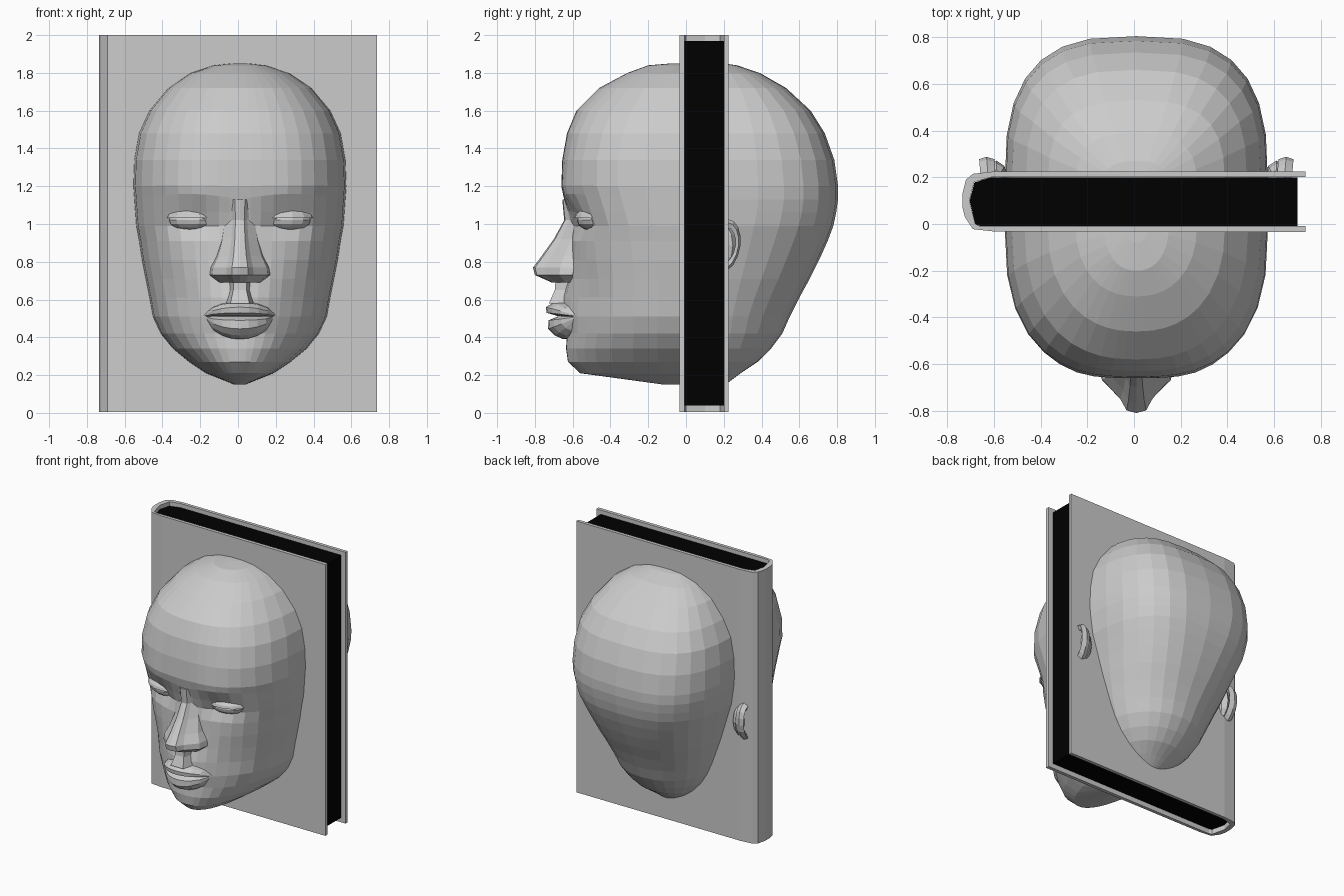
import bpy, bmesh, math
from mathutils import Matrix

if "Cube" in bpy.data.objects:
    bpy.data.objects.remove(bpy.data.objects["Cube"])

CX = 0.01  # the head sits slightly right of the book's middle


def finish(bm, name, x=0.0):
    bmesh.ops.recalc_face_normals(bm, faces=bm.faces)
    me = bpy.data.meshes.new(name)
    bm.to_mesh(me)
    bm.free()
    ob = bpy.data.objects.new(name, me)
    ob.location.x = x
    bpy.context.collection.objects.link(ob)
    return ob


def loft(name, rings, x=CX):
    """Closed rings joined by quads, capped at both ends."""
    bm = bmesh.new()
    vs = [[bm.verts.new(p) for p in r] for r in rings]
    n = len(vs[0])
    for a, b in zip(vs, vs[1:]):
        for i in range(n):
            j = (i + 1) % n
            bm.faces.new((a[i], a[j], b[j], b[i]))
    bm.faces.new(vs[0])
    bm.faces.new(vs[-1])
    return finish(bm, name, x)


def blob(name, center, radii, tilt=0.0, u=12, v=8, cut=None):
    """Low-poly ellipsoid; cut removes everything below that unit height."""
    bm = bmesh.new()
    bmesh.ops.create_uvsphere(bm, u_segments=u, v_segments=v, radius=1)
    if cut is not None:
        geom = bm.verts[:] + bm.edges[:] + bm.faces[:]
        r = bmesh.ops.bisect_plane(bm, geom=geom, plane_co=(0, 0, cut),
                                   plane_no=(0, 0, -1), clear_outer=True)
        bmesh.ops.contextual_create(
            bm, geom=[e for e in r["geom_cut"] if isinstance(e, bmesh.types.BMEdge)])
    bm.transform(Matrix.Translation(center) @ Matrix.Rotation(tilt, 4, 'Z')
                 @ Matrix.Diagonal((*radii, 1)))
    return finish(bm, name, CX)


def prism(name, outline, z0, z1):
    return loft(name, [[(x, y, z) for x, y in outline] for z in (z0, z1)], 0)


# Book: cover with rounded spine, and the dark page block inside it
prism("book_cover", [
    (.735, -.035), (-.60, -.032), (-.69, -.022), (-.725, .03), (-.735, .07), (-.735, .13),
    (-.72, .19), (-.69, .215), (-.60, .225), (.735, .225), (.735, .201), (-.61, .201),
    (-.685, .18), (-.705, .10), (-.68, .0), (-.66, -.009), (.735, -.009)], .005, 2.0)
pages = prism("page_block", [
    (.70, -.008), (-.66, -.008), (-.68, .0), (-.704, .10), (-.684, .178),
    (-.61, .2), (.70, .2)], .04, 1.97)
ink = bpy.data.materials.new("black_pages")
ink.diffuse_color = (0, 0, 0, 1)
ink.use_nodes = True
ink.node_tree.nodes["Principled BSDF"].inputs["Base Color"].default_value = ink.diffuse_color
pages.data.materials.append(ink)

# Head profile: z, front y, back y, face half width, skull half width
levels = [
    (1.85, -.08, .20, .05, .05), (1.84, -.20, .27, .14, .14), (1.80, -.31, .39, .26, .26),
    (1.72, -.46, .53, .38, .38), (1.60, -.58, .66, .48, .475), (1.48, -.63, .735, .535, .535),
    (1.34, -.655, .785, .56, .56), (1.20, -.66, .805, .565, .565), (1.13, -.645, .805, .56, .56),
    (1.06, -.625, .795, .555, .55), (.99, -.61, .78, .55, .54), (.91, -.61, .75, .535, .515),
    (.81, -.61, .705, .52, .485), (.71, -.62, .655, .50, .455), (.61, -.63, .60, .48, .42),
    (.51, -.63, .55, .462, .385), (.42, -.625, .51, .42, .345), (.34, -.635, .45, .355, .295),
    (.27, -.625, .38, .27, .235), (.21, -.56, .29, .18, .165), (.15, -.12, .21, .03, .07)]
# Soft dents and swellings on the face: |x|, z, spread x, spread z, depth
dents = [(.23, 1.00, .13, .07, .05), (.31, .60, .10, .13, .03),
         (.38, .86, .09, .07, -.015), (0, .55, .14, .09, -.04), (.25, 1.15, .12, .05, -.02)]
steps = [0, .1, .2, .32, .45, .58, .7, .82, .92, .98, 1]
spans = [-s for s in reversed(steps[1:])] + steps


def head_ring(z, yf, yb, wf, wb):
    n = 2.2 + .5 * math.exp(-((z - 1.3) / .35) ** 2)
    ring = []
    for s in spans:
        x, c = wf * s, max(0, 1 - abs(s) ** n) ** (1 / n)
        y = yf * c
        for dx, dz, sx, sz, d in dents:
            y += c * d * math.exp(-((abs(x) - dx) / sx) ** 2 - ((z - dz) / sz) ** 2)
        # brow rows dip towards the middle of the face
        arch = .03 * math.exp(-((z - 1.13) / .05) ** 2) * math.sin(math.pi * min(1, abs(s)))
        ring.append((x, y, z + arch))
    n = 2.1 + .8 * min(1, max(0, (z - .5) / .6))
    for i in range(15):
        a = math.pi * i / 14
        co, si = math.cos(a), max(0, math.sin(a))
        ring.append((math.copysign(wb * abs(co) ** (2 / n), co),
                     .15 + (yb - .15) * si ** (2 / n), z))
    return ring


loft("head", [head_ring(*lv) for lv in levels])

# Nose with flared wings: z, half width, tip y, root y
half = [(1, 0), (.92, .35), (.45, .72), (.27, .95), (0, 1)]
section = half + [(-a, b) for a, b in reversed(half[:-1])]
nose = [(1.13, .10, -.655, -.58), (1.02, .085, -.645, -.55), (.92, .10, -.70, -.56),
        (.83, .125, -.765, -.58), (.77, .155, -.81, -.59), (.73, .16, -.80, -.60),
        (.69, .11, -.71, -.60)]
loft("nose", [[(w * a, r + (t - r) * b, z) for a, b in section] for z, w, t, r in nose])
loft("philtrum", [[(-1.6 * w, -.62, z), (-w, y, z), (w, y, z), (1.6 * w, -.62, z)]
                  for z, w, y in [(.71, .035, -.69), (.65, .035, -.695), (.58, .05, -.725)]])


# Lips: a side profile (y, z) swept across and pinched at the corners
def lip(name, prof, width):
    rings = []
    for i in range(9):
        t = -1 + i / 4
        k = max(.06, (1 - t * t) ** .6)
        rings.append([(width * t, -.62 + .05 * t * t + (y + .62) * k, .51 + (z - .51) * k)
                      for y, z in prof])
    loft(name, rings)


lip("upper_lip", [(-.60, .595), (-.70, .585), (-.742, .56), (-.738, .53), (-.68, .513),
                  (-.60, .513)], .195)
lip("lower_lip", [(-.60, .51), (-.68, .51), (-.728, .49), (-.73, .445), (-.695, .41),
                  (-.65, .39), (-.60, .39)], .185)


# Ear: tilted elliptical rim ring around a thin inner shell
def ear_rim(name, side):
    bm = bmesh.new()
    rows = []
    for i in range(16):
        a = 2 * math.pi * i / 16
        ry, rz = math.cos(a), math.sin(a)
        row = []
        for j in range(5):
            b = 2 * math.pi * j / 5
            k = 1 + .22 * math.cos(b)
            z = .885 + .115 * rz * k
            y = .205 + .068 * ry * k + .12 * (z - .885)
            row.append(bm.verts.new((side * (.635 + .034 * math.sin(b)
                                             + .08 * (y - .2)), y, z)))
        rows.append(row)
    for i in range(16):
        for j in range(5):
            p, q, m = rows[i], rows[(i + 1) % 16], (j + 1) % 5
            bm.faces.new((p[j], q[j], q[m], p[m]))
    finish(bm, name, CX)


# Paired parts
for tag, s in (("right", 1), ("left", -1)):
    blob(tag + "_eyeball", (s * .258, -.495, 1.02), (.125, .08, .055), s * .25)
    blob(tag + "_upper_eyelid", (s * .258, -.497, 1.025), (.138, .094, .065), s * .25, cut=.1)
    ear_rim(tag + "_ear_rim", s)
    blob(tag + "_ear_shell", (s * .60, .19, .885), (.05, .082, .12), u=8, v=6)
